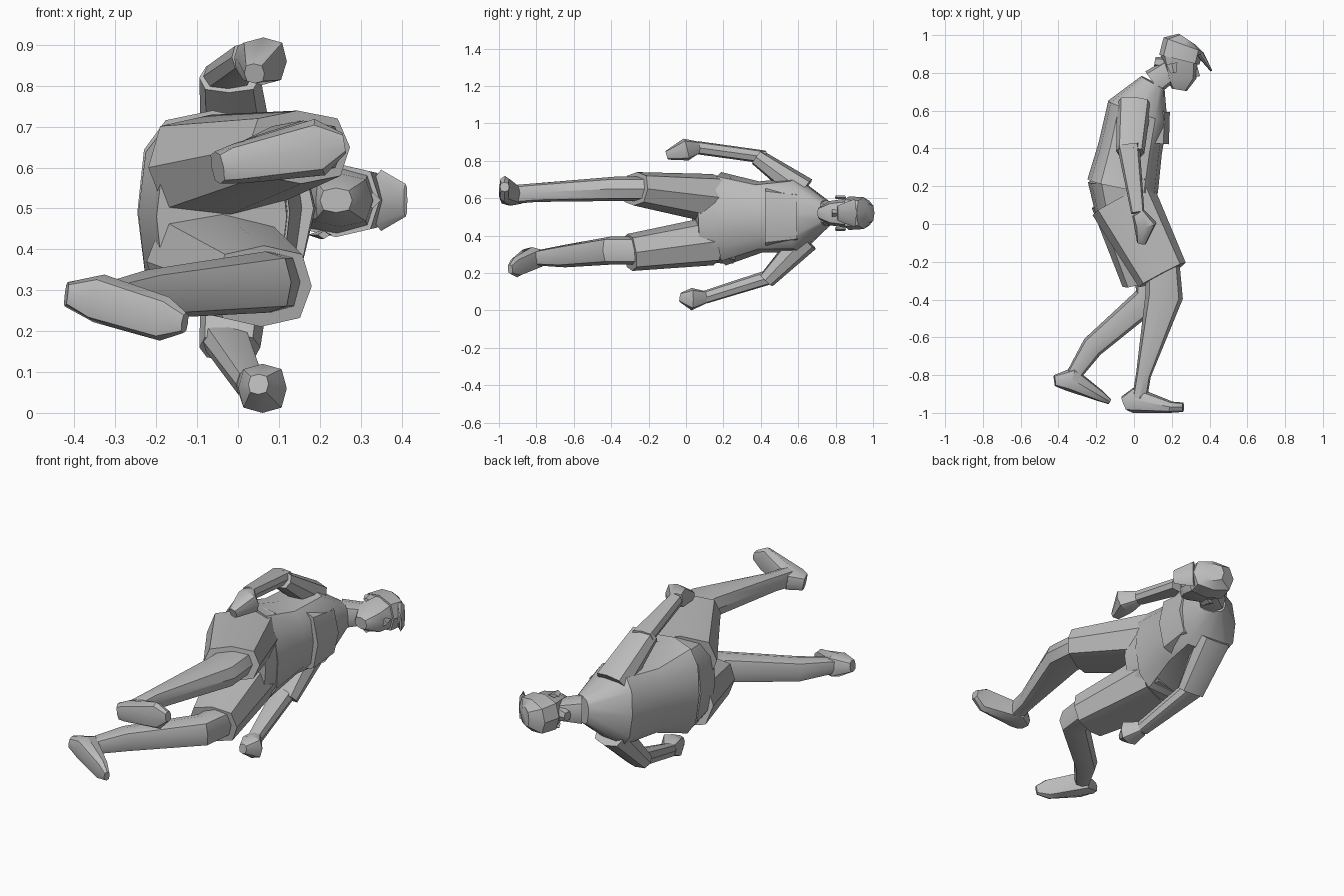
import bpy
import bmesh
from math import cos, sin, pi, copysign
from mathutils import Vector

default_cube = bpy.data.objects.get("Cube")
if default_cube:
    bpy.data.objects.remove(default_cube, do_unlink=True)

# One plain grey for the whole figure
grey = bpy.data.materials.new("plain grey")
grey.use_nodes = True
grey.diffuse_color = (0.5, 0.5, 0.5, 1)
shader = grey.node_tree.nodes["Principled BSDF"]
shader.inputs["Base Color"].default_value = grey.diffuse_color


def ring(x, y, z, depth, width=None):
    """A cross-section: centre, front-to-back size and side-to-side size."""
    return Vector((x, y, z)), depth / 2, (width or depth) / 2


def squash(value):
    """Turns a circle into a rounded box."""
    return copysign(abs(value) ** 0.7, value)


def loft(name, *rings, sides=8):
    """Skin a chain of rings, each set square to the path through their centres."""
    bm = bmesh.new()
    loops = []
    for index, (centre, depth, width) in enumerate(rings):
        before = rings[max(index - 1, 0)][0]
        after = rings[min(index + 1, len(rings) - 1)][0]
        along = (after - before).normalized()
        sideways = Vector((0, 0, 1))
        sideways = (sideways - along * along.z).normalized()
        forward = sideways.cross(along)
        loop = []
        for step in range(sides):
            angle = 2 * pi * step / sides
            offset = forward * depth * squash(cos(angle)) + sideways * width * squash(sin(angle))
            loop.append(bm.verts.new(centre + offset))
        loops.append(loop)
    for first, second in zip(loops, loops[1:]):
        for i in range(sides):
            j = (i + 1) % sides
            bm.faces.new((first[i], first[j], second[j], second[i]))
    bm.faces.new(loops[0])
    bm.faces.new(loops[-1])
    bmesh.ops.recalc_face_normals(bm, faces=bm.faces[:])
    mesh = bpy.data.meshes.new(name)
    bm.to_mesh(mesh)
    bm.free()
    mesh.materials.append(grey)
    part = bpy.data.objects.new(name, mesh)
    bpy.context.collection.objects.link(part)
    bpy.ops.object.select_all(action="DESELECT")
    part.select_set(True)
    bpy.context.view_layer.objects.active = part
    bpy.ops.object.shade_smooth_by_angle(angle=pi / 5)


# Shirt, with a chest that hangs over the belly
waist = ring(-.06, .2, .49, .38, .5)
belly = ring(-.02, .4, .5, .34, .38)
shoulders = ring(.02, .6, .51, .33, .4)
collar = ring(.1, .75, .52, .14)
loft("shirt", waist, belly, shoulders, collar, sides=12)
chest_hem = ring(.05, .43, .5, .27, .35)
chest_top = ring(.06, .6, .5, .26, .3)
loft("shirt_chest", chest_hem, chest_top)

# Shorts: seat and two wide legs
seat_top = ring(-.06, .24, .49, .37, .48)
seat_bottom = ring(-.04, .05, .48, .32, .45)
loft("shorts_seat", seat_top, seat_bottom, sides=12)
right_hip = ring(-.06, .13, .6, .36, .26)
right_hem = ring(.15, -.27, .65, .28, .18)
loft("shorts_right_leg", right_hip, right_hem)
left_hip = ring(-.06, .13, .37, .34, .26)
left_hem = ring(.06, -.3, .31, .25, .2)
loft("shorts_left_leg", left_hip, left_hem)

# Planted leg and foot
right_thigh = ring(.15, -.2, .65, .18, .13)
right_knee = ring(.16, -.38, .65, .2, .13)
right_ankle = ring(.05, -.8, .63, .08, .1)
right_instep = ring(.03, -.92, .62, .08, .1)
loft("right_shin", right_thigh, right_knee, right_ankle, right_instep)
right_heel = ring(-.05, -.95, .6, .08)
right_arch = ring(0, -.93, .61, .14, .1)
right_ball = ring(.2, -.97, .65, .06, .14)
right_toe = ring(.26, -.97, .66, .05)
loft("right_foot", right_heel, right_arch, right_ball, right_toe)

# Trailing leg and lifted foot
left_thigh = ring(.08, -.25, .32, .15)
left_knee = ring(.07, -.4, .32, .15)
left_calf = ring(-.22, -.65, .29, .12)
left_ankle = ring(-.32, -.8, .28, .08)
loft("left_shin", left_thigh, left_knee, left_calf, left_ankle)
left_heel = ring(-.42, -.83, .29, .06)
left_arch = ring(-.34, -.82, .28, .13, .12)
left_ball = ring(-.18, -.91, .23, .06, .11)
left_toe = ring(-.13, -.94, .22, .03, .05)
loft("left_foot", left_heel, left_arch, left_ball, left_toe)

# Right arm: short sleeve, forearm and loosely closed hand
right_shoulder = ring(0, .63, .64, .18, .15)
right_cuff = ring(-.02, .38, .82, .15, .09)
loft("right_sleeve", right_shoulder, right_cuff)
right_elbow = ring(-.03, .42, .82, .12, .07)
right_wrist = ring(.02, .06, .87, .07)
loft("right_forearm", right_elbow, right_wrist)
right_palm = ring(.06, 0, .86, .12)
right_fingers = ring(.04, -.1, .83, .05)
loft("right_hand", right_wrist, right_palm, right_fingers)

# Left arm, the same way
left_shoulder = ring(0, .64, .38, .18, .15)
left_cuff = ring(-.02, .43, .16, .15, .09)
loft("left_sleeve", left_shoulder, left_cuff)
left_elbow = ring(-.03, .45, .18, .12, .08)
left_wrist = ring(.03, .1, .07, .07)
loft("left_forearm", left_elbow, left_wrist)
left_palm = ring(.06, .03, .06, .12)
left_fingers = ring(.05, -.03, .07, .05)
loft("left_hand", left_wrist, left_palm, left_fingers)

# Neck, head and face share one centre line
middle = collar[0].z
neck_top = ring(.2, .82, middle, .12, .1)
loft("neck", collar, neck_top)
chin = ring(.24, .71, middle, .08, .06)
jaw = ring(.25, .77, middle, .16, .13)
brow = ring(.24, .9, middle, .2, .17)
loft("head", chin, jaw, brow)
nose_bridge = ring(.32, .85, middle, .02)
nose_tip = ring(.33, .78, middle, .04)
loft("nose", nose_bridge, nose_tip, sides=4)
for side, sign in (("right", 1), ("left", -1)):
    ear_z = middle + sign * jaw[2] * 1.3
    ear_lobe = ring(.21, .8, ear_z, .03, .02)
    ear_top = ring(.2, .85, ear_z, .06, .02)
    loft(side + "_ear", ear_lobe, ear_top, sides=4)

# Cap: crown, brim and the knot at the back
cap_band = ring(.24, .87, middle, .22, .18)
cap_dome = ring(.26, .95, middle, .22, .17)
cap_top = ring(.28, .98, middle, .1)
loft("cap_crown", cap_band, cap_dome, cap_top)
brim_root = ring(.35, .9, middle, .04, .15)
brim_edge = ring(.41, .81, middle, .01, .08)
loft("cap_brim", brim_root, brim_edge)
knot_end = ring(.11, .86, middle, .05)
knot_root = ring(.18, .85, middle, .06, .08)
loft("cap_knot", knot_end, knot_root, sides=6)
